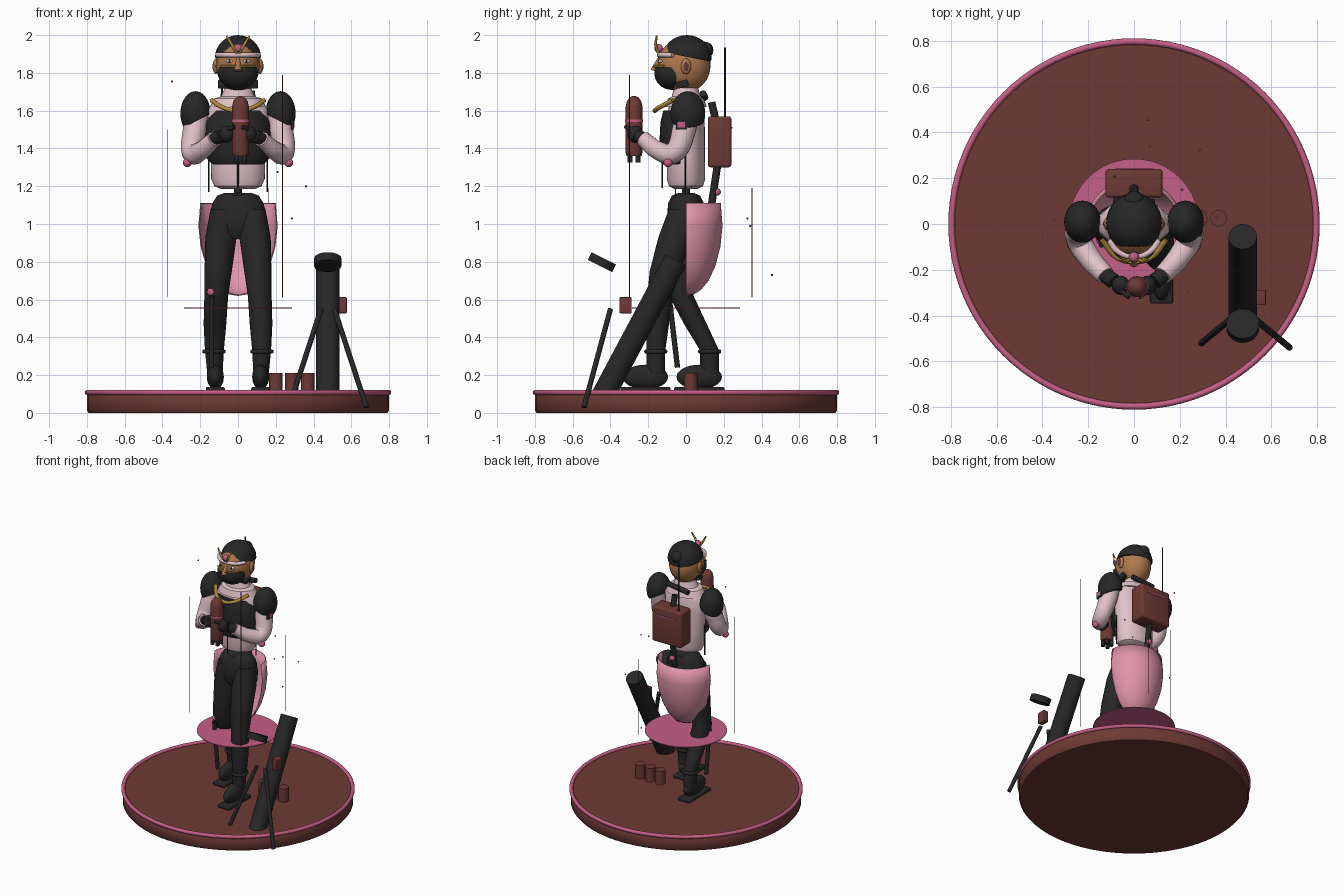
import bpy, bmesh, math
from mathutils import Vector, Matrix

if "Cube" in bpy.data.objects:
    bpy.data.objects.remove(bpy.data.objects["Cube"], do_unlink=True)


def material(name, r, g, b):
    m = bpy.data.materials.new(name)
    m.use_nodes = True
    m.diffuse_color = (r, g, b, 1)
    bsdf = next(n for n in m.node_tree.nodes if n.type == 'BSDF_PRINCIPLED')
    bsdf.inputs["Base Color"].default_value = (r, g, b, 1)
    return m


BLACK = material("black", .02, .02, .02)
BROWN = material("red_brown", .155, .042, .035)
PALE = material("pale_pink", .75, .54, .58)
PINK = material("pink", .75, .3, .4)
DEEP = material("deep_pink", .56, .115, .24)
GOLD = material("gold", .45, .26, .04)
SKIN = material("skin", .43, .19, .075)
WHITE = material("white", .8, .78, .75)


def finish(name, bm, mat, smooth=True):
    bmesh.ops.recalc_face_normals(bm, faces=bm.faces)
    me = bpy.data.meshes.new(name)
    bm.to_mesh(me)
    bm.free()
    ob = bpy.data.objects.new(name, me)
    bpy.context.collection.objects.link(ob)
    me.materials.append(mat)
    if smooth:
        bpy.ops.object.select_all(action='DESELECT')
        ob.select_set(True)
        bpy.context.view_layer.objects.active = ob
        bpy.ops.object.shade_smooth_by_angle(angle=math.radians(40))
    return ob


def cut(bm, co, no):
    """Remove everything on the side the normal points to and cap the hole."""
    geom = bm.verts[:] + bm.edges[:] + bm.faces[:]
    r = bmesh.ops.bisect_plane(bm, geom=geom, plane_co=co, plane_no=no, clear_outer=True)
    edges = [e for e in r['geom_cut'] if isinstance(e, bmesh.types.BMEdge)]
    bmesh.ops.contextual_create(bm, geom=edges)


def ball(name, c, r, mat, planes=(), seg=32):
    r = r if isinstance(r, tuple) else (r, r, r)
    bm = bmesh.new()
    bmesh.ops.create_uvsphere(bm, u_segments=seg, v_segments=seg // 2, radius=1)
    bmesh.ops.transform(bm, matrix=Matrix.Translation(c) @ Matrix.Diagonal((*r, 1)), verts=bm.verts)
    for co, no in planes:
        cut(bm, co, no)
    return finish(name, bm, mat)


def rod(name, p, q, r, mat, r2=None, seg=24):
    p, q = Vector(p), Vector(q)
    bm = bmesh.new()
    bmesh.ops.create_cone(bm, cap_ends=True, segments=seg, radius1=r,
                          radius2=r if r2 is None else r2, depth=(q - p).length)
    turn = (q - p).to_track_quat('Z', 'Y').to_matrix().to_4x4()
    bmesh.ops.transform(bm, matrix=Matrix.Translation((p + q) / 2) @ turn, verts=bm.verts)
    return finish(name, bm, mat)


def box(name, c, size, mat, bevel=0, tilt=0):
    bm = bmesh.new()
    bmesh.ops.create_cube(bm, size=1)
    bmesh.ops.scale(bm, vec=size, verts=bm.verts)
    if bevel:
        bmesh.ops.bevel(bm, geom=bm.edges[:], offset=bevel, segments=3, affect='EDGES', profile=.5)
    bmesh.ops.transform(bm, matrix=Matrix.Translation(c) @ Matrix.Rotation(tilt, 4, 'X'), verts=bm.verts)
    return finish(name, bm, mat)


def loft(name, rings, mat, planes=(), seg=32, arc=2 * math.pi, caps=True):
    """Skin stacked ellipses given as (x, y, z, rx, ry)."""
    bm = bmesh.new()
    full = arc > 6
    n = seg if full else seg + 1
    rows = [[bm.verts.new((x + rx * math.cos(arc * i / seg), y + ry * math.sin(arc * i / seg), z))
             for i in range(n)] for x, y, z, rx, ry in rings]
    for a, b in zip(rows, rows[1:]):
        for i in range(seg):
            j = (i + 1) % n
            bm.faces.new((a[i], a[j], b[j], b[i]))
    if caps:
        bm.faces.new(rows[0])
        bm.faces.new(rows[-1])
    for co, no in planes:
        cut(bm, co, no)
    return finish(name, bm, mat)


def tube(name, pts, mat):
    """Smooth tube through (x, y, z, radius) points."""
    cu = bpy.data.curves.new(name, 'CURVE')
    cu.dimensions, cu.bevel_depth, cu.bevel_resolution = '3D', 1, 5
    cu.use_fill_caps, cu.resolution_u = True, 8
    sp = cu.splines.new('BEZIER')
    sp.bezier_points.add(len(pts) - 1)
    for bp, (x, y, z, r) in zip(sp.bezier_points, pts):
        bp.co, bp.radius = (x, y, z), r
        bp.handle_left_type = bp.handle_right_type = 'AUTO'
    cu.materials.append(mat)
    ob = bpy.data.objects.new(name, cu)
    bpy.context.collection.objects.link(ob)
    bpy.ops.object.select_all(action='DESELECT')
    ob.select_set(True)
    bpy.context.view_layer.objects.active = ob
    bpy.ops.object.convert(target='MESH')
    bpy.ops.object.shade_smooth_by_angle(angle=math.radians(50))


def ring(name, c, radius, minor, mat, seg=32):
    bpy.ops.mesh.primitive_torus_add(location=c, major_radius=radius, minor_radius=minor,
                                     major_segments=seg, minor_segments=10)
    ob = bpy.context.object
    ob.name = name
    ob.data.materials.append(mat)
    bpy.ops.object.shade_smooth_by_angle(angle=math.radians(40))


# Display base and floating disc
loft("base", [(0, 0, z, r, r) for z, r in ((0, .79), (.012, .8), (.095, .8), (.107, .79))], BROWN, seg=96)
ring("base_rim", (0, 0, .108), .797, .014, DEEP, 96)
rod("floating_disc", (0, 0, .552), (0, 0, .557), .285, DEEP, seg=64)

# Hips and legs, the left one stepping forward
loft("hips", [(0, 0, z, a, b) for z, a, b in ((1.165, .07, .04), (1.15, .11, .075), (1.11, .135, .095),
     (1.03, .155, .1), (.96, .15, .095), (.92, .1, .07))], BLACK)
for side, s, knee, ankle in (("left", 1, -.14, -.16), ("right", -1, -.025, .125)):
    loft(side + "_leg", [(s * .075, -.005, 1.08, .07, .085), (s * .09, knee * .4, .93, .083, .09),
         (s * .105, knee * .8, .75, .072, .08), (s * .115, knee, .62, .063, .065),
         (s * .122, (knee + ankle) / 2, .47, .06, .06), (s * .125, ankle, .33, .05, .05),
         (s * .122, ankle, .2, .04, .05)], BLACK)
    ring(side + "_ankle_ring", (s * .127, ankle, .325), .05, .012, BLACK)
    foot = ankle - .055
    ball(side + "_boot", (s * .12, foot, .19), (.045, .12, .065), BLACK, [((0, 0, .135), (0, 0, -1))])
    box(side + "_sole", (s * .12, foot, .125), (.1, .265, .025), BLACK, .008)
rod("dagger_sheath", (-.14, -.09, .62), (-.14, -.045, .24), .014, BLACK)
ball("dagger_pommel", (-.14, -.07, .64), .024, DEEP, seg=16)

# Half-shell coat tail
tail = loft("coat_tail", [(0, 0, z, r, r * .92) for z, r in ((.62, .005), (.627, .045), (.65, .085), (.7, .13),
            (.78, .17), (.88, .198), (.99, .21), (1.11, .2))], PINK, arc=math.pi, caps=False)
tail.modifiers.new("thickness", 'SOLIDIFY').thickness = .006

# Torso, vest and collar
loft("torso", [(0, 0, z, a, b) for z, a, b in ((1.185, .09, .06), (1.2, .125, .09), (1.24, .142, .102),
     (1.35, .145, .1), (1.5, .16, .1), (1.6, .165, .095), (1.645, .13, .085), (1.67, .085, .07))], PALE)
loft("vest", [(0, 0, z, a, b) for z, a, b in ((1.315, .14, .12), (1.35, .172, .135), (1.45, .18, .14),
     (1.54, .172, .135), (1.6, .14, .12))], BLACK, [((0, -.03, 0), (0, 1, 0))])
loft("collar", [(0, 0, z, a, b) for z, a, b in ((1.62, .15, .11), (1.665, .125, .095), (1.675, .09, .075),
     (1.72, .07, .065))], PALE)
rod("waist_post", (0, 0, 1.1), (0, 0, 1.25), .02, BLACK)
for x, y, z, top in ((.155, -.005, 1.17, 1.4), (-.155, -.005, 1.17, 1.4), (0, -.125, 1.19, 1.35)):
    rod("hanging_strap", (x, y, z), (x, y, top), .004, BLACK, seg=8)
tube("gold_chain", [(-.14, -.07, 1.655, .012), (-.075, -.145, 1.615, .012), (0, -.165, 1.6, .012),
                    (.075, -.145, 1.615, .012), (.14, -.07, 1.655, .012)], GOLD)

# Arms
for side, s in (("left", 1), ("right", -1)):
    tube(side + "_arm", [(s * .205, .01, 1.63, .06), (s * .228, -.01, 1.5, .064), (s * .24, -.07, 1.375, .056),
         (s * .2, -.14, 1.385, .05), (s * .125, -.225, 1.45, .042)], PALE)
    ball(side + "_elbow_stud", (s * .268, -.095, 1.325), .024, DEEP, seg=16)
    ball(side + "_shoulder_pad", (s * .225, .01, 1.585), (.08, .092, .118), BLACK,
         [((s * .15, 0, 1.58), (-s * .5, 0, -1))])
    tube(side + "_cuff", [(s * .135, -.215, 1.445, .032), (s * .09, -.25, 1.465, .035)], BLACK)
    ball(side + "_glove", (s * .058, -.268, 1.475), (.04, .042, .045), BLACK, seg=20)
    rod(side + "_thumb", (s * .06, -.29, 1.5), (s * .02, -.318, 1.515), .012, BLACK, seg=12)
box("arm_badge", (.288, -.025, 1.525), (.016, .058, .05), BLACK)
box("arm_badge_face", (.297, -.025, 1.525), (.005, .038, .03), DEEP)

# Domed canister held in the hands
cx, cy = .013, -.275
loft("canister", [(cx, cy, z, r, r) for z, r in ((1.36, .04), (1.38, .045), (1.62, .045), (1.65, .038),
     (1.67, .024), (1.678, .006))], BROWN)
loft("canister_band", [(cx, cy, z, .048, .048) for z in (1.54, 1.552)], DEEP)
for k in range(4):
    a = math.pi * (k / 2 + .25)
    x, y = cx + .03 * math.cos(a), cy + .03 * math.sin(a)
    rod("canister_foot", (x, y, 1.325), (x, y, 1.38), .014, BLACK, seg=12)

# Head
ball("head", (0, -.01, 1.84), (.115, .14, .145), SKIN)
ball("cap", (0, .005, 1.88), (.122, .13, .12), BLACK, [((0, -.12, 1.91), (0, -.2, -1))])
ball("cap_bun", (0, .1, 1.92), (.045, .045, .045), BLACK, seg=20)
ball("mask", (0, -.075, 1.8), (.105, .093, .09), BLACK, [((0, 0, 1.83), (0, 0, 1))])
tube("mask_trim", [(-.09, -.115, 1.835, .006), (0, -.17, 1.835, .006), (.09, -.115, 1.835, .006)], GOLD)
rod("nose", (0, -.17, 1.81), (0, -.14, 1.88), .02, SKIN, .008)
tube("headband", [(-.11, -.07, 1.895, .013), (-.07, -.12, 1.895, .013), (0, -.142, 1.895, .013),
                  (.07, -.12, 1.895, .013), (.11, -.07, 1.895, .013)], PALE)
ball("forehead_gem", (0, -.145, 1.93), .023, DEEP, seg=16)
for s in (1, -1):
    tube("gold_horn", [(0, -.14, 1.89, .008), (s * .03, -.16, 1.945, .008), (s * .06, -.155, 1.995, .005)], GOLD)
    ball("eye", (s * .045, -.135, 1.862), (.02, .012, .009), WHITE, seg=16)
    ball("pupil", (s * .045, -.144, 1.862), (.007, .006, .008), BLACK, seg=12)
    ball("ear", (s * .118, .0, 1.835), (.014, .027, .042), SKIN, seg=16)
    ball("ear_inner", (s * .127, .0, 1.835), (.008, .015, .025), BROWN, seg=12)
    box("chin_block", (s * .08, -.02, 1.74), (.05, .065, .035), BLACK, .006, math.radians(15))
rod("neck_bar", (-.09, .1, 1.67), (.09, .09, 1.69), .018, BLACK)

# Backpack with aerial and hose
box("backpack", (0, .178, 1.435), (.25, .125, .27), BROWN, .015)
box("backpack_stripe", (0, .242, 1.51), (.16, .006, .008), DEEP)
rod("aerial", (-.085, .207, 1.56), (-.085, .207, 1.935), .005, BLACK, seg=10)
rod("pack_handle", (0, .155, 1.56), (0, .135, 1.645), .02, BLACK)
rod("pack_hose", (0, .168, 1.32), (0, .135, 1.1), .02, BLACK)
ball("hose_stud", (0, .165, 1.17), .02, DEEP, seg=16)

# Leaning launcher tube, loose cap and two-legged stand
tx = .475
rod("launcher_tube", (tx, -.455, .06), (tx, -.055, .81), .062, BLACK, seg=32)
rod("launcher_cap", (tx, -.455, .778), (tx, -.435, .818), .072, BLACK, seg=32)
rod("stand_leg", (.44, -.4, .55), (.27, -.54, .03), .014, BLACK, seg=12)
rod("stand_leg", (.51, -.4, .55), (.68, -.54, .03), .014, BLACK, seg=12)
box("launcher_sight", (.555, -.32, .57), (.042, .065, .085), BROWN, .005)
for k in range(3):
    rod("shell", (.2 + .085 * k, .025, .1), (.2 + .085 * k, .025, .21), .036, BROWN)

# Thin floating lines and sparks
for x, y, top in ((-.375, -.055, 1.5), (.235, -.3, 1.79), (.16, .35, 1.19)):
    rod("light_line", (x, y, .61), (x, y, top), .0025, BROWN, seg=6)
for p in ((-.35, .02, 1.755), (.21, .15, 1.275), (.285, .325, 1.03), (.06, .455, .73), (.07, .34, .99),
          (.36, .03, 1.2)):
    ball("spark", p, .006, DEEP, seg=8)
